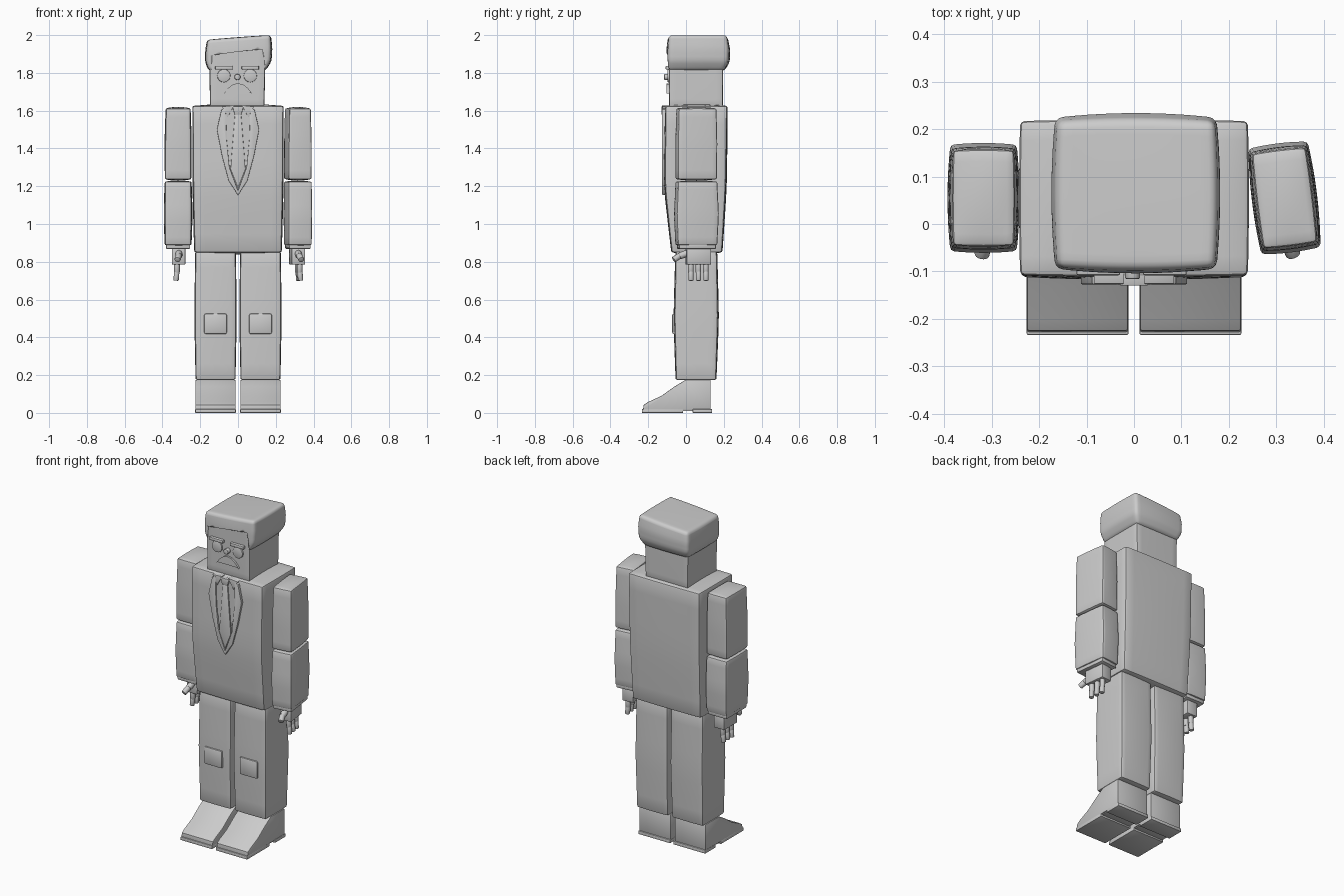
import bpy, bmesh, math
from mathutils import Vector, Matrix

if "Cube" in bpy.data.objects:
    bpy.data.objects.remove(bpy.data.objects["Cube"])


def finish(bm, name, bevel=0.0, segs=2, xf=None):
    """Bevel sharp edges, move into place and make a smooth-by-angle object."""
    bmesh.ops.recalc_face_normals(bm, faces=bm.faces)
    if bevel:
        sharp = [e for e in bm.edges if e.calc_face_angle(0) > math.radians(50)]
        bmesh.ops.bevel(bm, geom=sharp, offset=bevel, segments=segs, profile=0.5, affect='EDGES')
    if xf:
        bm.transform(xf)
    me = bpy.data.meshes.new(name)
    bm.to_mesh(me)
    bm.free()
    ob = bpy.data.objects.new(name, me)
    bpy.context.collection.objects.link(ob)
    bpy.ops.object.select_all(action='DESELECT')
    ob.select_set(True)
    bpy.context.view_layer.objects.active = ob
    bpy.ops.object.shade_smooth_by_angle(angle=math.radians(32))
    return ob


def pillow(name, levels, bulge=(0, 0, 0), bevel=0.008, segs=2, cuts=7, tilt=0, xf=None):
    """Box with cross-sections (z, x0, x1, y0, y1) and gently swollen faces."""
    bm = bmesh.new()
    bmesh.ops.create_cube(bm, size=2)
    bmesh.ops.subdivide_edges(bm, edges=bm.edges[:], cuts=cuts, use_grid_fill=True)
    z0, z1 = levels[0][0], levels[-1][0]
    for vert in bm.verts:
        u, v, w = vert.co
        z = z0 + (z1 - z0) * (w + 1) / 2
        for a, b in zip(levels, levels[1:]):
            if z <= b[0] + 1e-6:
                break
        t = (z - a[0]) / (b[0] - a[0])
        x0, x1, y0, y1 = (p + (q - p) * t for p, q in zip(a[1:], b[1:]))
        fu, fv, fw = 1 - u * u, 1 - v * v, 1 - w * w
        x = (x0 + x1) / 2 + u * (x1 - x0) / 2 + u * bulge[0] * fv * (0.5 + 0.5 * fw)
        y = (y0 + y1) / 2 + v * (y1 - y0) / 2 + v * bulge[1] * fu * (0.5 + 0.5 * fw)
        z += w * bulge[2] * fu * fv + tilt * (u - 1) * (w + 1) / 4
        vert.co = (x, y, z)
    return finish(bm, name, bevel, segs, xf)


def prism(name, pts, axis, lo, hi, bevel=0.0):
    """Extruded outline: (x, z) points along 'Y' or (y, z) points along 'X'."""
    bm = bmesh.new()
    place = (lambda p, d: (p[0], d, p[1])) if axis == 'Y' else (lambda p, d: (d, p[0], p[1]))
    a = [bm.verts.new(place(p, lo)) for p in pts]
    b = [bm.verts.new(place(p, hi)) for p in pts]
    bm.faces.new(a)
    bm.faces.new(b)
    for i in range(len(pts)):
        j = (i + 1) % len(pts)
        bm.faces.new((a[i], a[j], b[j], b[i]))
    return finish(bm, name, bevel)


def rod(name, p, q, r, xf=None, bevel=0.004):
    """Short cylinder between two points."""
    p, q = Vector(p), Vector(q)
    m = Matrix.Translation((p + q) / 2) @ (q - p).to_track_quat('Z', 'Y').to_matrix().to_4x4()
    bm = bmesh.new()
    bmesh.ops.create_cone(bm, cap_ends=True, segments=16, radius1=r, radius2=r, depth=(q - p).length)
    return finish(bm, name, bevel, 2, (xf @ m) if xf else m)


def box(name, x0, x1, y0, y1, z0, z1, bevel=0.004, xf=None):
    return pillow(name, [(z0, x0, x1, y0, y1), (z1, x0, x1, y0, y1)], bevel=bevel, cuts=1, xf=xf)


# Torso
pillow("torso", [(0.85, -0.23, 0.23, -0.075, 0.19), (1.2, -0.237, 0.237, -0.112, 0.21),
                 (1.625, -0.24, 0.24, -0.108, 0.217)], (0.004, 0.006, 0.012), bevel=0.01)

# Head
pillow("head", [(1.62, -0.147, 0.138, -0.088, 0.194), (1.95, -0.15, 0.145, -0.09, 0.195)],
       (0.002, 0.002, 0), bevel=0.004)

# Hair, with the face opening cut out
hair = pillow("hair", [(1.812, -0.152, 0.142, -0.093, 0.2), (1.86, -0.166, 0.17, -0.094, 0.222),
                       (1.93, -0.166, 0.174, -0.094, 0.224), (2.0, -0.16, 0.17, -0.09, 0.215)],
              (0.008, 0.01, 0.002), bevel=0.016, segs=3, cuts=9, tilt=0.025)
cutter = prism("face_opening_cutter", [(-0.143, 1.7), (0.139, 1.7), (0.139, 1.87), (0.128, 1.925),
                                       (0.0, 1.912), (-0.138, 1.893)], 'Y', -0.3, -0.06)
cutter.hide_render = True
cutter.hide_set(True)
mod = hair.modifiers.new("face_opening", 'BOOLEAN')
mod.operation, mod.object, mod.solver = 'DIFFERENCE', cutter, 'EXACT'

# Face details
for s, side in ((-1, "right"), (1, "left")):
    ex = s * 0.07 - 0.005
    rod("eye_" + side, (ex, -0.07, 1.785), (ex, -0.099, 1.785), 0.035)
    box("eyebrow_" + side, ex - 0.046, ex + 0.046, -0.108, -0.08, 1.818, 1.837)
    prism("moustache_" + side, [(-0.003, 1.745), (-0.003, 1.72), (s * 0.03, 1.715), (s * 0.075, 1.69),
                                (s * 0.05, 1.722), (s * 0.025, 1.74)], 'Y', -0.102, -0.08)
rod("nose", (-0.003, -0.08, 1.778), (-0.003, -0.116, 1.778), 0.016)
arc = [(-0.004 + 0.066 * math.cos(a), 1.692 + 0.04 * math.sin(a))
       for a in (math.pi * i / 12 for i in range(13))]
prism("mouth", arc, 'Y', -0.097, -0.08)

# Shirt front, lapels, collar and tie
prism("shirt_front", [(-0.08, 1.615), (0.08, 1.615), (0.07, 1.45), (0.0, 1.19), (-0.07, 1.45)],
      'Y', -0.119, -0.09)
for s, side in ((-1, "right"), (1, "left")):
    lapel = [(0.065, 1.62), (0.088, 1.605), (0.112, 1.5), (0.085, 1.36), (0.05, 1.23), (0, 1.152),
             (0, 1.178), (0.045, 1.3), (0.06, 1.45)]
    prism("lapel_" + side, [(s * x, z) for x, z in lapel], 'Y', -0.127, -0.09, 0.003)
    prism("collar_" + side, [(s * x, z) for x, z in [(0.02, 1.628), (0.085, 1.622), (0.055, 1.565)]],
          'Y', -0.126, -0.08, 0.002)
prism("tie_knot", [(-0.03, 1.622), (0.03, 1.622), (0.018, 1.58), (-0.018, 1.58)], 'Y', -0.13, -0.09, 0.003)
prism("tie", [(-0.016, 1.585), (0.016, 1.585), (0.04, 1.29), (0, 1.19), (-0.04, 1.29)],
      'Y', -0.127, -0.09, 0.003)

for s, side in ((-1, "right"), (1, "left")):
    # Legs with knee patches
    c = s * 0.119
    pillow("leg_" + side, [(0.175, c - 0.104, c + 0.104, -0.052, 0.158), (0.5, c - 0.109, c + 0.109, -0.06, 0.168),
                           (0.855, c - 0.106, c + 0.106, -0.053, 0.162)], (0.003, 0.006, 0.002))
    box("knee_patch_" + side, c - 0.06, c + 0.06, -0.073, -0.05, 0.418, 0.525, 0.008)

    # Shoes
    shoe = prism("shoe_" + side, [(0.13, 0.175), (0.13, 0.015), (-0.228, 0.015), (-0.224, 0.042), (-0.2, 0.058),
                                  (-0.13, 0.09), (-0.06, 0.14), (-0.01, 0.17), (0.0, 0.175)],
                 'X', c - 0.106, c + 0.106, 0.004)
    box("sole_" + side, c - 0.107, c + 0.107, -0.234, -0.015, 0, 0.02, 0.003)
    box("heel_" + side, c - 0.108, c + 0.108, 0.035, 0.138, 0, 0.02, 0.003)
    box("shoe_arch_" + side, c - 0.1, c + 0.1, -0.03, 0.05, 0.01, 0.022, 0.002)

    # Arms, built round their own axis; one is turned slightly outwards
    k = 0.068 if s < 0 else 0.061
    xf = Matrix.Translation((s * 0.317, 0.055, 0)) @ Matrix.Rotation(math.radians(7 if s > 0 else 0), 4, 'Z')
    pillow("upper_arm_" + side, [(1.237, -k, k, -0.104, 0.102), (1.43, -k, k, -0.105, 0.104),
                                 (1.612, -k + 0.004, k - 0.004, -0.1, 0.1)], (0.004, 0.004, 0.008), xf=xf)
    pillow("forearm_" + side, [(0.888, -k, k, -0.105, 0.104), (1.05, -k - 0.002, k + 0.002, -0.112, 0.112),
                               (1.225, -k, k, -0.104, 0.104)], (0.006, 0.004, 0.004), xf=xf)
    box("cuff_" + side, -k + 0.004, k - 0.004, -0.098, 0.098, 0.868, 0.9, 0.006, xf)

    # Hands
    f = -s * 0.003
    box("palm_" + side, f - 0.036, f + 0.036, -0.055, 0.075, 0.785, 0.875, 0.006, xf)
    for i in range(3):
        y = -0.03 + i * 0.04
        rod(f"finger_base_{side}_{i}", (s * 0.006, y, 0.795), (s * 0.006, y, 0.742), 0.015, xf)
        rod(f"finger_tip_{side}_{i}", (s * 0.007, y, 0.75), (s * 0.011, y, 0.7), 0.014, xf)
    rod("thumb_base_" + side, (-s * 0.004, -0.04, 0.848), (-s * 0.004, -0.09, 0.83), 0.018, xf)
    rod("thumb_tip_" + side, (-s * 0.004, -0.085, 0.834), (s * 0.004, -0.122, 0.81), 0.016, xf)
